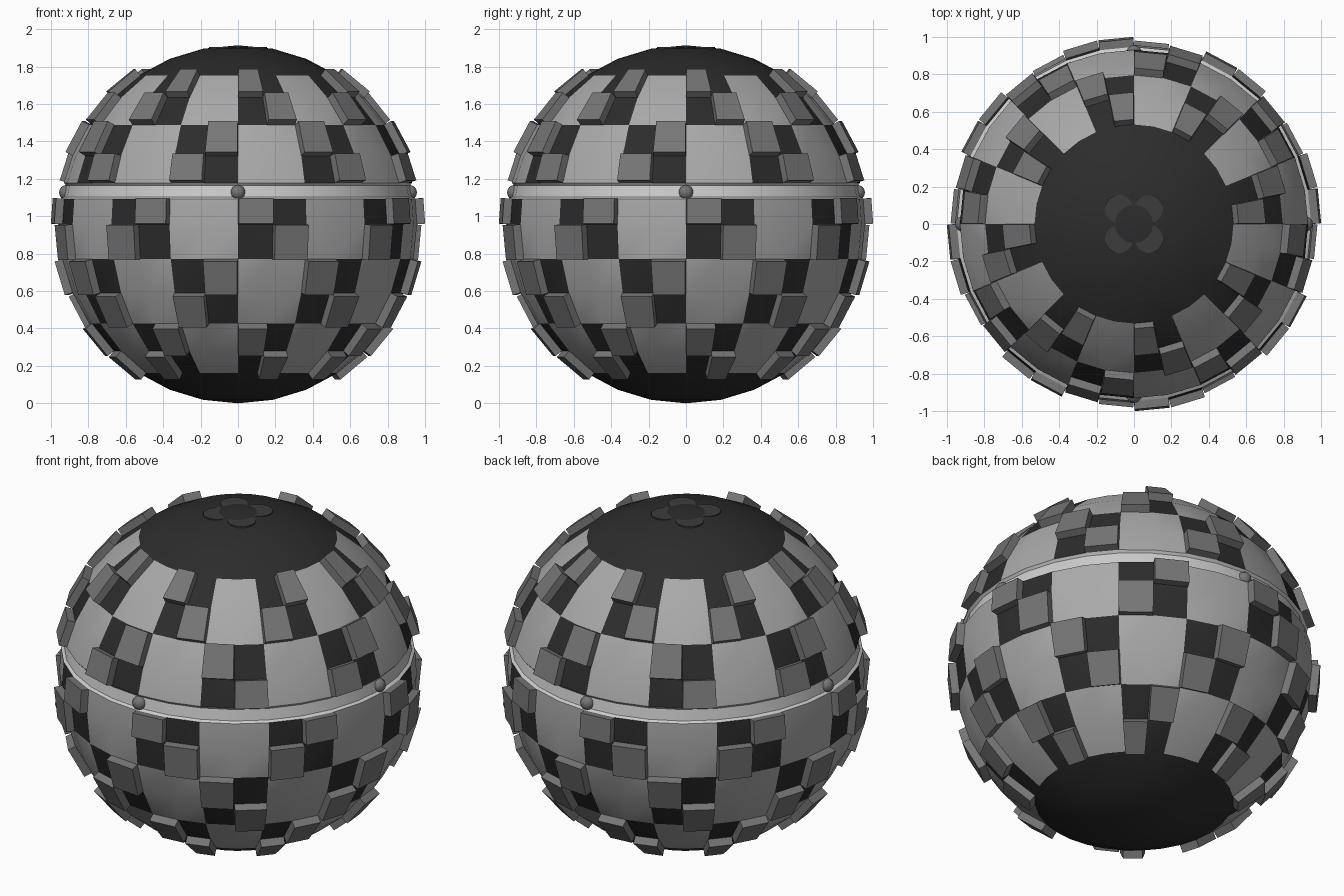
import bpy, bmesh
from math import sin, cos, radians, pi
from mathutils import Vector, Matrix

if "Cube" in bpy.data.objects:
    bpy.data.objects.remove(bpy.data.objects["Cube"])

R, CZ, STEP, LIFT = 0.957, 0.957, 11.25, 0.044
LOW, HIGH = 8.2, 13.4            # edges of the belt groove, degrees of latitude


def material(name, v):
    m = bpy.data.materials.new(name)
    m.diffuse_color = (v, v, v, 1)
    m.use_nodes = True
    m.node_tree.nodes["Principled BSDF"].inputs["Base Color"].default_value = m.diffuse_color
    return m


DARK = material("dark", 0.025)
PANEL = material("panel_grey", 0.4)
BLOCK = material("block_grey", 0.18)
LOBE = material("lobe_grey", 0.045)


def point(az, el, r=R):
    """Point on the ball; azimuth 0 is the front, growing to the right."""
    a, e = radians(az), radians(el)
    return Vector((r * cos(e) * sin(a), -r * cos(e) * cos(a), CZ + r * sin(e)))


def finish(name, bm, mat=None, smooth=False):
    me = bpy.data.meshes.new(name)
    bm.to_mesh(me)
    bm.free()
    ob = bpy.data.objects.new(name, me)
    bpy.context.collection.objects.link(ob)
    if mat:
        me.materials.append(mat)
    if smooth:
        bpy.ops.object.select_all(action='DESELECT')
        ob.select_set(True)
        bpy.context.view_layer.objects.active = ob
        bpy.ops.object.shade_smooth_by_angle(angle=radians(30))
    return ob


def shell(name, quads, mat):
    bm = bmesh.new()
    for q in quads:
        bm.faces.new([bm.verts.new(p) for p in q])
    bmesh.ops.remove_doubles(bm, verts=bm.verts, dist=1e-4)
    return finish(name, bm, mat, True)


# sort every cell of the 32 x 16 ball into dark hull, light panel or raised block
hull, panels, blocks = [], [], []
for j in range(-8, 8):
    e0, e1 = j * STEP, (j + 1) * STEP
    if j == 0:
        e1 = LOW
    if j == 1:
        e0 = HIGH
    for i in range(32):
        a0, a1 = i * STEP, (i + 1) * STEP
        quad = [point(a0, e0), point(a1, e0), point(a1, e1), point(a0, e1)]
        if not -5 <= j < 5:                      # polar caps
            hull.append(quad)
            continue
        row, top = divmod(j + 5, 2)              # five rows, two cells high
        sector, right = divmod(i, 2)
        if (row + sector) % 2:                   # plain light panel
            panels.append(quad)
            continue
        mirrored = sector % 4 in (2, 3)          # every other checker is flipped
        if (top != right) != mirrored:
            blocks.append(quad)
        else:
            hull.append(quad)

shell("dark_hull", hull, DARK)
shell("light_panels", panels, PANEL)

# raised blocks, each cell pushed out along its own normal
bm = bmesh.new()
for q in blocks:
    n = (q[1] - q[0]).cross(q[3] - q[0]).normalized()
    lo = [bm.verts.new(p) for p in q]
    hi = [bm.verts.new(p + n * LIFT) for p in q]
    bm.faces.new(hi)
    bm.faces.new(lo[::-1])
    for k in range(4):
        m = (k + 1) % 4
        bm.faces.new((lo[k], lo[m], hi[m], hi[k]))
finish("raised_blocks", bm, BLOCK)

# belt groove between the halves
lip_lo, lip_hi = point(90, LOW), point(90, HIGH)
profile = [(lip_lo.x, lip_lo.z), (0.931, 1.103), (0.919, 1.165), (lip_hi.x, lip_hi.z)]
belt = []
for i in range(32):
    a0, a1 = radians(i * STEP), radians((i + 1) * STEP)
    for (r0, z0), (r1, z1) in zip(profile, profile[1:]):
        belt.append([Vector((r * sin(a), -r * cos(a), z)) for r, z, a in
                     ((r0, z0, a0), (r0, z0, a1), (r1, z1, a1), (r1, z1, a0))])
shell("belt", belt, None)

# four studs on the belt
bm = bmesh.new()
for k in range(4):
    a = k * pi / 2
    bmesh.ops.create_uvsphere(bm, u_segments=12, v_segments=8, radius=0.04,
                              matrix=Matrix.Translation((0.917 * sin(a), -0.917 * cos(a), 1.127)))
finish("belt_studs", bm, BLOCK, True)

# four shallow discs on the top cap
bm = bmesh.new()
for sx in (-1, 1):
    for sy in (-1, 1):
        bmesh.ops.create_cone(bm, cap_ends=True, segments=24, radius1=0.075, radius2=0.075,
                              depth=0.02, matrix=Matrix.Translation((sx * 0.08, sy * 0.08, 1.894)))
finish("top_discs", bm, LOBE, True)
